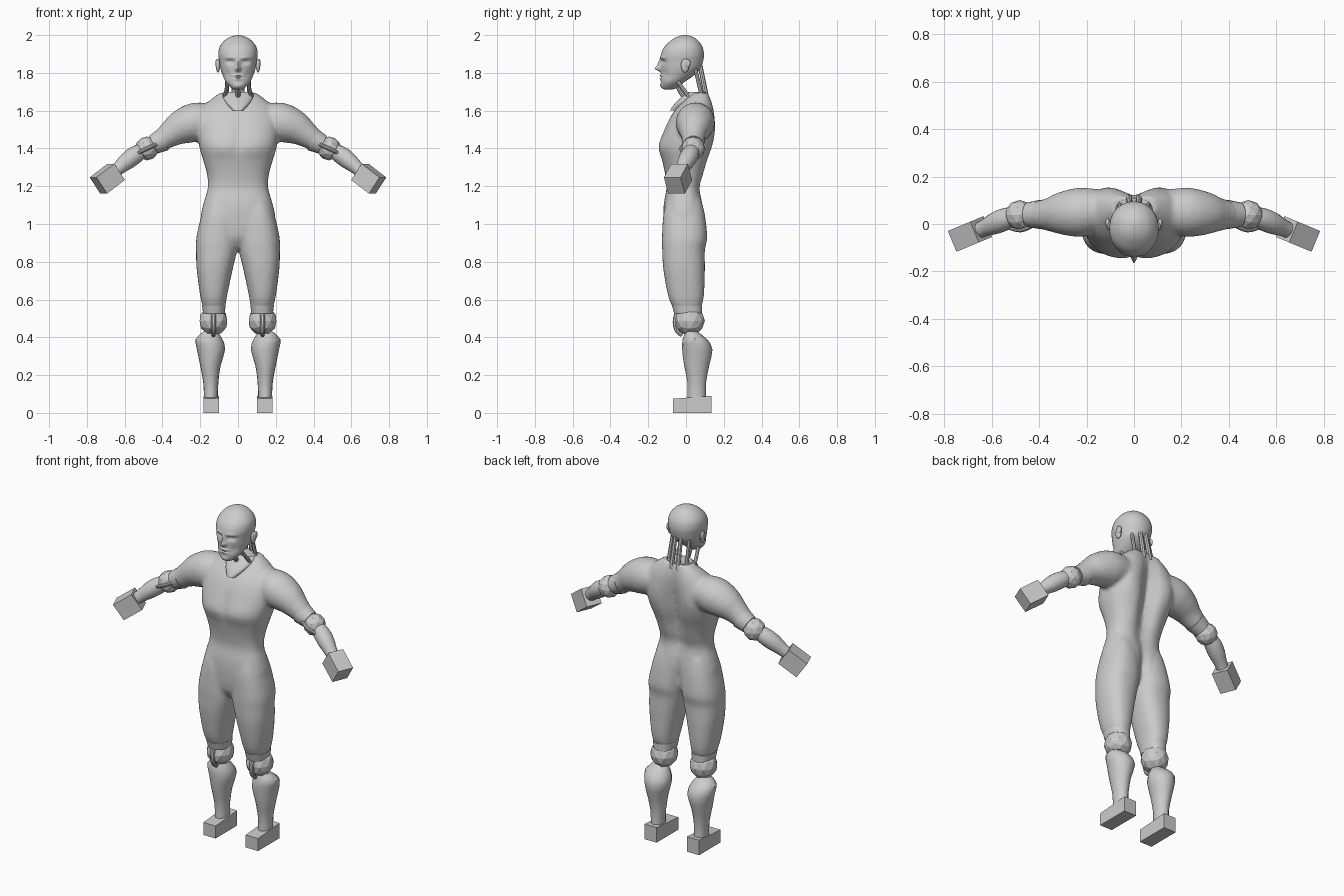
import bpy, bmesh, math
from mathutils import Vector, Matrix

if "Cube" in bpy.data.objects:
    bpy.data.objects.remove(bpy.data.objects["Cube"])


def spline(keys, n):
    # Catmull-Rom through rows of numbers, n samples per span
    out = []
    for i in range(len(keys) - 1):
        p = [Vector(keys[max(0, min(len(keys) - 1, i + k))]) for k in (-1, 0, 1, 2)]
        for s in range(n):
            t = s / n
            out.append(0.5 * (2 * p[1] + (p[2] - p[0]) * t
                              + (2 * p[0] - 5 * p[1] + 4 * p[2] - p[3]) * t * t
                              + (3 * p[1] - p[0] - 3 * p[2] + p[3]) * t ** 3))
    return out + [Vector(keys[-1])]


def skin(bm, rings, sx=1):
    rows = [[bm.verts.new((sx * p[0], p[1], p[2])) for p in r] for r in rings]
    m = len(rows[0])
    for a, b in zip(rows, rows[1:]):
        for i in range(m):
            bm.faces.new((a[i], a[(i + 1) % m], b[(i + 1) % m], b[i]))
    bm.faces.new(rows[0])
    bm.faces.new(rows[-1])


def loft(bm, keys, sx=1, n=4, m=32, p=2.3, bumps=()):
    # horizontal sections: z, x min, x max, y front, y back
    # bumps: side (-1 front, 1 back), x, z, width, height, amount outwards
    rings = []
    for z, x0, x1, yf, yb in spline(keys, n):
        ring = []
        for i in range(m):
            t = 2 * math.pi * i / m
            c, s = math.cos(t), math.sin(t)
            x = (x0 + x1) / 2 + (x1 - x0) / 2 * math.copysign(abs(c) ** (2 / p), c)
            y = (yf + yb) / 2 + (yb - yf) / 2 * math.copysign(abs(s) ** (2 / p), s)
            for side, bx, bz, wx, wz, amt in bumps:
                if side * s > 0:
                    g = math.exp(-((abs(x) - bx) / wx) ** 2 - ((z - bz) / wz) ** 2)
                    y += side * amt * g * min(1, abs(s) * 2)
            ring.append((x, y, z))
        rings.append(ring)
    skin(bm, rings, sx)


def tube(bm, keys, sx=1, n=3, m=20):
    # round sections along a path: x, y, z, radius
    pts = spline([Vector(k) for k in keys], n)
    rings = []
    for i, p in enumerate(pts):
        d = (pts[min(i + 1, len(pts) - 1)] - pts[max(i - 1, 0)]).to_3d().normalized()
        u = d.cross(Vector((0, 1, 0.01))).normalized()
        v = d.cross(u)
        rings.append([p.to_3d() + p[3] * (u * math.cos(2 * math.pi * j / m)
                      + v * math.sin(2 * math.pi * j / m)) for j in range(m)])
    skin(bm, rings, sx)


def finish(name, bm, mirror=True, smooth=35):
    bmesh.ops.recalc_face_normals(bm, faces=bm.faces)
    me = bpy.data.meshes.new(name)
    bm.to_mesh(me)
    bm.free()
    ob = bpy.data.objects.new(name, me)
    bpy.context.collection.objects.link(ob)
    bpy.ops.object.select_all(action='DESELECT')
    bpy.context.view_layer.objects.active = ob
    ob.select_set(True)
    if smooth:
        bpy.ops.object.shade_smooth_by_angle(angle=math.radians(smooth))
    if mirror:
        md = ob.modifiers.new("mirror", 'MIRROR')
        md.use_mirror_merge = False
    return ob


def ball(bm, loc, scale, sub=2):
    bmesh.ops.create_icosphere(bm, subdivisions=sub, radius=1,
                               matrix=Matrix.Translation(loc) @ Matrix.Diagonal((*scale, 1)))


# Body: torso, upper arms and thighs fused into one smooth skin
bm = bmesh.new()
torso = [(.87, .07, -.07, .04), (.93, .17, -.11, .095), (1.03, .197, -.12, .10),
         (1.11, .182, -.117, .092), (1.19, .16, -.103, .08), (1.26, .163, -.11, .10),
         (1.33, .182, -.125, .12), (1.41, .205, -.143, .145), (1.50, .215, -.115, .155),
         (1.58, .205, -.075, .155), (1.64, .165, -.025, .145), (1.695, .095, .03, .125)]
loft(bm, [(z, -w, w, f, b) for z, w, f, b in torso], m=48, p=2.5, bumps=[
    (1, 0, 1.42, .05, .25, -.055),      # spine groove
    (1, .14, 1.49, .05, .09, .015),     # shoulder blades
    (1, 0, .95, .03, .14, -.04),
    (-1, 0, 1.45, .02, .08, -.01),      # breastbone
    (-1, .09, 1.41, .06, .05, .006)])
for s in (1, -1):
    tube(bm, [(.12, .06, 1.55, .085), (.22, .05, 1.54, .104), (.30, .045, 1.512, .092),
              (.36, .04, 1.475, .07), (.42, .04, 1.432, .054)], s)
    loft(bm, [(.555, .068, .185, -.068, .08), (.62, .058, .2, -.095, .095),
              (.76, .028, .219, -.12, .1), (.86, .005, .222, -.126, .1),
              (.93, 0, .22, -.127, .112), (1.05, .005, .193, -.12, .1),
              (1.13, .03, .165, -.1, .08)], s)
body = finish("body", bm, mirror=False, smooth=0)
rm = body.modifiers.new("fuse", 'REMESH')
rm.mode = 'VOXEL'
rm.voxel_size = .011
rm.use_smooth_shade = True
sm = body.modifiers.new("soften", 'SMOOTH')
sm.factor = .5
sm.iterations = 4

# Head with modelled face
bm = bmesh.new()
head = [(1.713, .022, -.115, -.07), (1.722, .038, -.128, -.045), (1.75, .064, -.133, -.01),
        (1.785, .08, -.132, .04), (1.82, .092, -.132, .075), (1.86, .099, -.134, .09),
        (1.90, .104, -.132, .095), (1.94, .096, -.113, .086), (1.975, .068, -.075, .06),
        (1.993, .035, -.042, .032), (2.0, .006, -.012, .004)]
loft(bm, [(z, -w, w, f, b) for z, w, f, b in head], n=7, m=96, p=2.1, bumps=[
    (-1, 0, 1.822, .013, .013, .03),     # nose tip
    (-1, 0, 1.847, .010, .022, .016),    # nose bridge
    (-1, .04, 1.858, .02, .012, -.016),  # eye sockets
    (-1, .04, 1.856, .010, .006, .006),
    (-1, .04, 1.880, .03, .009, .006),   # brows
    (-1, 0, 1.785, .024, .006, .008),    # lips
    (-1, 0, 1.777, .028, .003, -.006),
    (-1, 0, 1.768, .022, .006, .007),
    (-1, 0, 1.732, .025, .012, .006),    # chin
    (-1, .055, 1.795, .018, .02, -.005)])
finish("head", bm, mirror=False, smooth=60)

bm = bmesh.new()
ball(bm, (.106, -.005, 1.838), (.011, .022, .036), 3)
ball(bm, (.111, .004, 1.85), (.009, .02, .024), 3)
finish("ears", bm)

# Neck: throat plug, front struts and back tendons
bm = bmesh.new()
loft(bm, [(1.60, -.03, .03, -.085, 0), (1.635, -.06, .06, -.062, .03),
          (1.675, -.085, .085, -.02, .1), (1.70, -.075, .075, .01, .11)])
tube(bm, [(0, 0, 1.66, .014), (0, -.03, 1.70, .012), (0, -.05, 1.74, .012)], m=10)
finish("neck_base", bm, mirror=False)
bm = bmesh.new()
tube(bm, [(.072, .025, 1.66, .01), (.05, -.055, 1.77, .01)], m=8)
tube(bm, [(.022, .11, 1.66, .014), (.018, .075, 1.84, .012)], m=8)
tube(bm, [(.06, .085, 1.67, .011), (.055, .045, 1.84, .01)], m=8)
finish("neck_cords", bm)

# Elbow and knee: cuffs, faceted balls, front straps
elbow, knee = Vector((.482, .038, 1.40)), Vector((.13, .02, .487))
bm = bmesh.new()
tube(bm, [(.395, .04, 1.447, .062), (.447, .039, 1.42, .052)], n=1)
loft(bm, [(.525, .07, .185, -.062, .085), (.568, .066, .19, -.074, .085)], n=1)
finish("joint_cuffs", bm)
bm = bmesh.new()
ball(bm, elbow, (.063, .063, .063))
ball(bm, knee, (.077, .08, .077))
finish("joint_balls", bm, smooth=0)
bm = bmesh.new()
tube(bm, [(.13, -.03, .56, .012), (.13, -.056, .50, .014),
          (.13, -.05, .44, .013), (.13, -.02, .41, .010)], m=10)
tube(bm, [(.425, -.005, 1.425, .009), (.48, -.025, 1.40, .011), (.54, -.01, 1.37, .009)], m=10)
finish("joint_straps", bm)

# Forearms and shins
bm = bmesh.new()
tube(bm, [(.505, .033, 1.39, .04), (.545, .02, 1.365, .047), (.585, .003, 1.335, .046),
          (.63, -.017, 1.297, .036), (.67, -.035, 1.262, .032)])
finish("forearms", bm)
bm = bmesh.new()
loft(bm, [(.08, .107, .18, .008, .107), (.16, .104, .184, .008, .106),
          (.25, .092, .2, -.01, .123), (.335, .068, .217, -.02, .14),
          (.39, .082, .224, -.018, .112), (.43, .11, .185, 0, .06)], n=2, m=16, p=2)
finish("shins", bm)

# Block hands aligned with the forearms
d = Vector((.216, -.09, -.165)).normalized()
w = d.cross(Vector((0, 0, 1))).normalized()
u = w.cross(d)
rot = Matrix((d, w, u)).transposed().to_4x4()
bm = bmesh.new()
bmesh.ops.create_cube(bm, size=1, matrix=Matrix.Translation((.692, -.042, 1.24)) @ rot
                      @ Matrix.Diagonal((.125, .095, .105, 1)))
finish("hands", bm, smooth=0)

# Block feet with a top sloping down to the toe
bm = bmesh.new()
bmesh.ops.create_cube(bm, size=1, matrix=Matrix.Translation((.141, .033, .045))
                      @ Matrix.Diagonal((.082, .205, .09, 1)))
for v in bm.verts:
    if v.co.z > .05 and v.co.y < 0:
        v.co.z = .075
finish("feet", bm, smooth=0)
